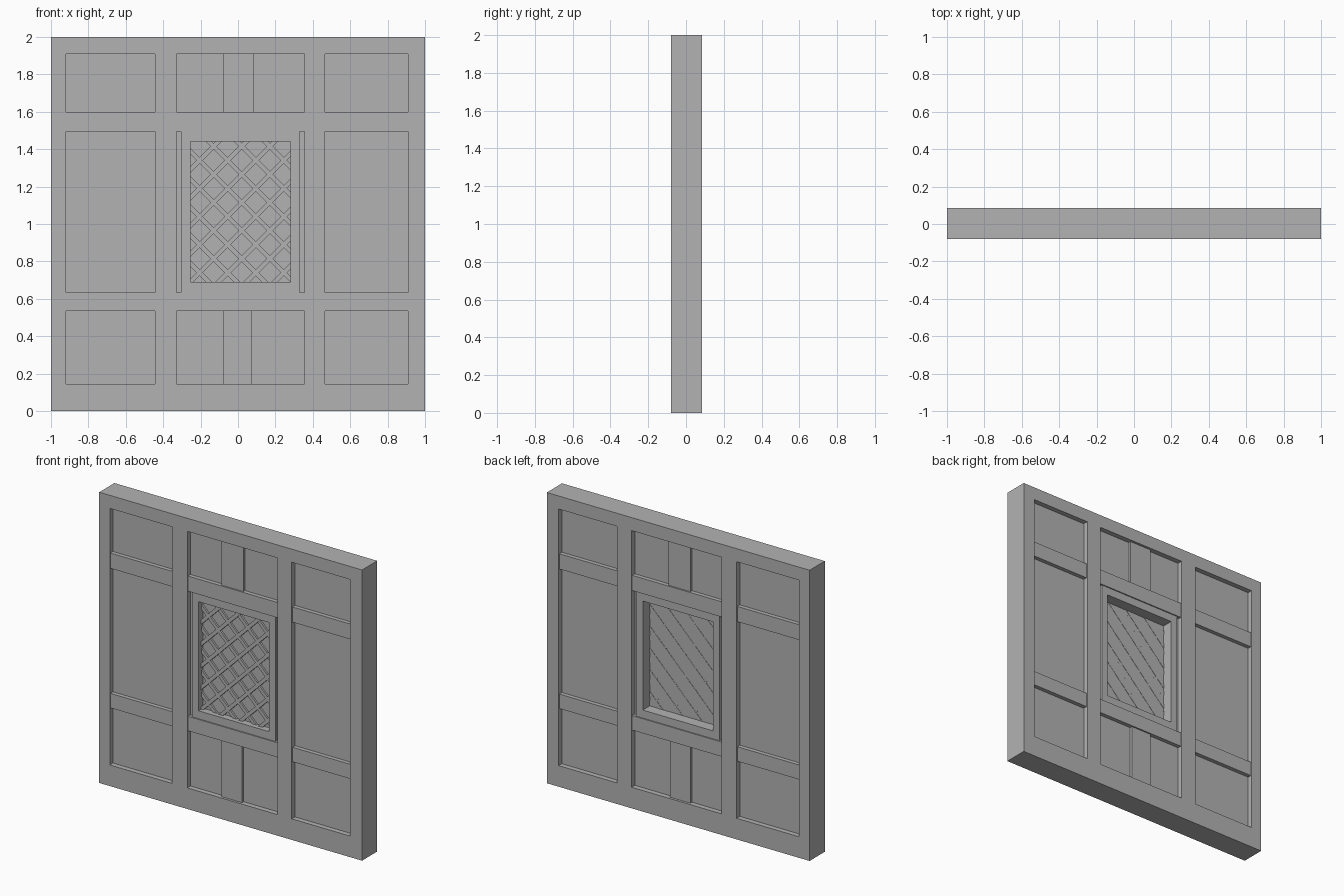
import bpy, bmesh
from mathutils import Vector

old = bpy.data.objects.get("Cube")
if old:
    bpy.data.objects.remove(old, do_unlink=True)

grey = bpy.data.materials.new("plain grey")
grey.use_nodes = True
colour = (0.45, 0.45, 0.45, 1)
grey.diffuse_color = colour
grey.node_tree.nodes["Principled BSDF"].inputs["Base Color"].default_value = colour


def finish(name, bm):
    bmesh.ops.recalc_face_normals(bm, faces=bm.faces)
    mesh = bpy.data.meshes.new(name)
    bm.to_mesh(mesh)
    bm.free()
    mesh.materials.append(grey)
    ob = bpy.data.objects.new(name, mesh)
    bpy.context.collection.objects.link(ob)


def prism(bm, outline, y0, y1):
    """Extrude an (x, z) outline from y0 to y1."""
    face = bm.faces.new([bm.verts.new((x, y0, z)) for x, z in outline])
    new = bmesh.ops.extrude_face_region(bm, geom=[face])["geom"]
    verts = [v for v in new if isinstance(v, bmesh.types.BMVert)]
    bmesh.ops.translate(bm, verts=verts, vec=(0, y1 - y0, 0))


def board(name, x0, x1, z0, z1, depth):
    bm = bmesh.new()
    prism(bm, [(x0, z0), (x1, z0), (x1, z1), (x0, z1)], *depth)
    finish(name, bm)


FULL = (-0.08, 0.085)
RAIL = (-0.073, 0.078)
TRIM = (-0.065, 0.07)
STUD = (-0.063, 0.068)
PANEL = (-0.045, 0.05)
LOW, HIGH = 0.145, 1.91           # inside of the outer frame
RAILS = {"lower": (0.535, 0.635), "upper": (1.495, 1.6)}
BAYS = {"right": (-0.92, -0.445), "middle": (-0.33, 0.355), "left": (0.465, 0.91)}
WX0, WX1, WZ0, WZ1 = -0.255, 0.28, 0.69, 1.44   # window opening

# Outer frame and inner posts
board("right_end_post", -1, -0.92, 0, HIGH, FULL)
board("left_end_post", 0.91, 1, LOW, 2, FULL)
board("top_beam", -1, 0.91, HIGH, 2, FULL)
board("bottom_beam", -0.92, 1, 0, LOW, FULL)
board("right_post", -0.445, -0.33, LOW, HIGH, FULL)
board("left_post", 0.355, 0.465, LOW, HIGH, FULL)

# Rails across each bay, side panels
for bay, (x0, x1) in BAYS.items():
    for level, (z0, z1) in RAILS.items():
        board(f"{bay}_{level}_rail", x0, x1, z0, z1, RAIL)
    if bay != "middle":
        board(f"{bay}_panel", x0, x1, LOW, HIGH, PANEL)

# Middle panels and short studs above and below the window
mx0, mx1 = BAYS["middle"]
board("lower_middle_panel", mx0, mx1, LOW, 0.635, PANEL)
board("upper_middle_panel", mx0, mx1, 1.495, HIGH, PANEL)
board("window_gap_right", mx0, -0.3, 0.635, 1.495, PANEL)
board("window_gap_left", 0.325, mx1, 0.635, 1.495, PANEL)
board("lower_stud", -0.08, 0.075, LOW, 0.535, STUD)
board("upper_stud", -0.08, 0.085, 1.6, HIGH, STUD)

# Window trim and pane
board("window_trim_right", -0.305, WX0, 0.635, 1.495, TRIM)
board("window_trim_left", WX1, 0.33, 0.635, 1.495, TRIM)
board("window_sill", WX0, WX1, 0.635, WZ0, TRIM)
board("window_head", WX0, WX1, WZ1, 1.495, TRIM)
board("window_pane", WX0, WX1, WZ0, WZ1, (-0.018, -0.006))


def lattice(name, slope, start, depth):
    """Parallel diagonal bars, trimmed to the window opening."""
    bm = bmesh.new()
    for i in range(-14, 15):
        c = start + i * 0.15
        ends = sorted(((z - c) * slope for z in (WZ0, WZ1)))
        xa, xb = max(WX0, ends[0]), min(WX1, ends[1])
        if xb - xa < 0.02:
            continue
        a, b = Vector((xa, c + slope * xa)), Vector((xb, c + slope * xb))
        along = (b - a).normalized() * 0.012
        side = Vector((-along.y, along.x))
        a, b = a - along, b + along
        prism(bm, [a - side, b - side, b + side, a + side], *depth)
    finish(name, bm)


lattice("rising_lattice_bars", 1, 1.395, (-0.037, -0.004))
lattice("falling_lattice_bars", -1, 1.285, (-0.031, -0.005))
